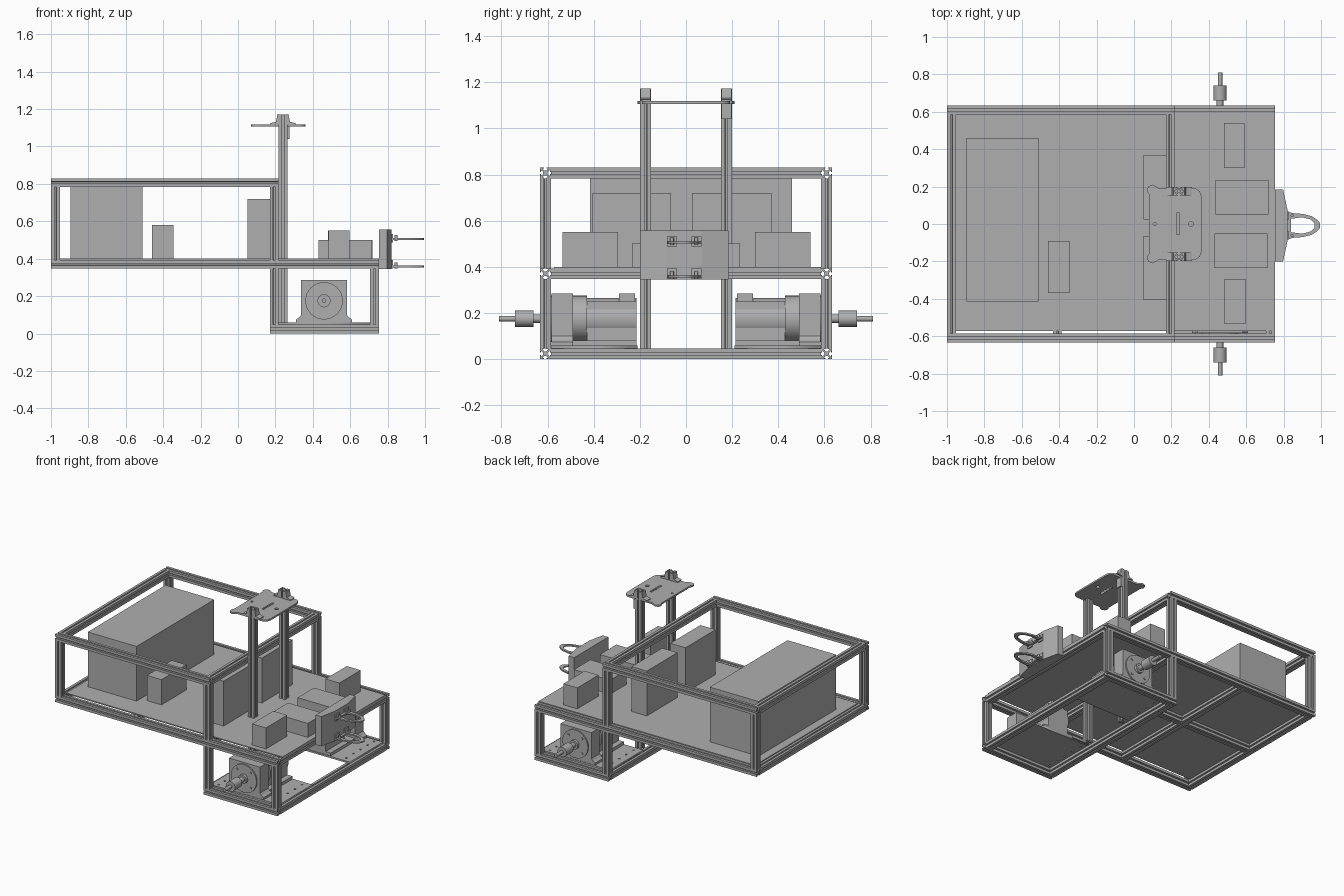
import bpy
import bmesh
from math import pi, cos, sin
from mathutils import Matrix, Vector

cube = bpy.data.objects.get("Cube")
if cube:
    bpy.data.objects.remove(cube)

grey = bpy.data.materials.new("plain_grey")
grey.use_nodes = True
COLOUR = (0.43, 0.43, 0.43, 1)
grey.diffuse_color = COLOUR
grey.node_tree.nodes["Principled BSDF"].inputs["Base Color"].default_value = COLOUR

W = 0.047          # extrusion width
H = W / 2
AXES = {"x": Matrix(((0, 0, 1), (1, 0, 0), (0, 1, 0))).to_4x4(),
        "y": Matrix(((0, 1, 0), (0, 0, 1), (1, 0, 0))).to_4x4(),
        "z": Matrix.Identity(4)}


def finish(name, bm, smooth=False):
    bmesh.ops.recalc_face_normals(bm, faces=bm.faces)
    mesh = bpy.data.meshes.new(name)
    bm.to_mesh(mesh)
    bm.free()
    mesh.materials.append(grey)
    obj = bpy.data.objects.new(name, mesh)
    bpy.context.collection.objects.link(obj)
    if smooth:
        bpy.ops.object.select_all(action="DESELECT")
        obj.select_set(True)
        bpy.context.view_layer.objects.active = obj
        bpy.ops.object.shade_smooth_by_angle()
    return obj


def prism(name, points, axis, start, end, offset=(0, 0, 0), smooth=False):
    """Extrude a 2D outline along an axis (x: y,z  y: z,x  z: x,y)."""
    bm = bmesh.new()
    face = bm.faces.new([bm.verts.new((u, v, start)) for u, v in points])
    out = bmesh.ops.extrude_face_region(bm, geom=[face])
    top = [v for v in out["geom"] if isinstance(v, bmesh.types.BMVert)]
    bmesh.ops.translate(bm, verts=top, vec=(0, 0, end - start))
    bm.transform(Matrix.Translation(offset) @ AXES[axis])
    return finish(name, bm, smooth)


def box(name, x, y, z):
    return prism(name, [(x[0], y[0]), (x[1], y[0]), (x[1], y[1]), (x[0], y[1])], "z", *z)


def circle(radius, n=32, centre=(0, 0)):
    return [(centre[0] + radius * cos(2 * pi * i / n),
             centre[1] + radius * sin(2 * pi * i / n)) for i in range(n)]


def rod(name, radius, axis, start, end, offset):
    return prism(name, circle(radius), axis, start, end, offset, True)


def slotted_profile():
    side = [(1, -1), (1, -.22), (.84, -.22), (.84, -.55), (.42, -.2),
            (.42, .2), (.84, .55), (.84, .22), (1, .22)]
    pts = []
    for k in range(4):
        c, s = round(cos(k * pi / 2)), round(sin(k * pi / 2))
        pts += [((u * c - v * s) * H, (u * s + v * c) * H) for u, v in side]
    return pts


PROFILE = slotted_profile()


def rail(name, axis, start, end, x=0, y=0, z=0):
    return prism(name, PROFILE, axis, start, end, (x, y, z))


def plate(name, outline, holes, z, thick):
    """Flat plate with cut-outs from a filled 2D curve."""
    curve = bpy.data.curves.new(name, "CURVE")
    curve.dimensions = "2D"
    curve.fill_mode = "BOTH"
    curve.extrude = thick / 2
    for loop in [outline] + holes:
        spline = curve.splines.new("POLY")
        spline.points.add(len(loop) - 1)
        for p, (u, v) in zip(spline.points, loop):
            p.co = (u, v, 0, 1)
        spline.use_cyclic_u = True
    curve.materials.append(grey)
    obj = bpy.data.objects.new(name, curve)
    obj.location.z = z
    bpy.context.collection.objects.link(obj)
    return obj


# Frame lines
BACK, MID, FRONT, SIDE = -1 + H, 0.17 + H, 0.753 - H, 0.633 - H
BASE_Z, DECK_Z, TOP_Z = H, 0.37, 0.83 - H
INNER = SIDE - H

# Rails and posts on both sides
for tag, s in (("left_side", 1), ("right_side", -1)):
    y = s * SIDE
    rail("deck_rail_" + tag, "x", -1, 0.753, y=y, z=DECK_Z)
    rail("top_rail_" + tag, "x", -1, MID + H, y=y, z=TOP_Z)
    rail("base_rail_" + tag, "x", 0.17, 0.753, y=y, z=BASE_Z)
    rail("back_post_" + tag, "z", DECK_Z + H, TOP_Z - H, x=BACK, y=y)
    rail("middle_post_" + tag, "z", DECK_Z + H, TOP_Z - H, x=MID, y=y)
    rail("lower_middle_post_" + tag, "z", W, DECK_Z - H, x=MID, y=y)
    rail("lower_front_post_" + tag, "z", W, DECK_Z - H, x=FRONT, y=y)
    rail("mast_" + tag, "z", W, 1.172, x=MID + W, y=s * 0.175)

# Cross rails
for name, x, z in (("deck_back", BACK, DECK_Z), ("deck_centre", -0.41, DECK_Z),
                   ("deck_middle", MID, DECK_Z), ("deck_front", FRONT, DECK_Z),
                   ("top_back", BACK, TOP_Z), ("top_middle", MID, TOP_Z),
                   ("base_middle", MID, BASE_Z), ("base_front", FRONT, BASE_Z)):
    rail(name + "_cross_rail", "y", -INNER, INNER, x=x, z=z)
rail("deck_spine_back", "x", BACK + H, -0.41 - H, z=DECK_Z)
rail("deck_spine_middle", "x", -0.41 + H, MID - H, z=DECK_Z)

# Deck panels
box("rear_deck", (-0.955, MID + H), (-0.573, INNER), (0.392, 0.4))
box("front_deck", (MID + H, 0.753), (-0.573, INNER), (0.392, 0.4))

# Equipment boxes on the deck
for name, x, y, top in (
        ("large_case", (-0.895, -0.51), (-0.415, 0.46), 0.79),
        ("small_case", (-0.46, -0.345), (-0.37, -0.09), 0.58),
        ("tall_case_left", (0.05, 0.17), (0.025, 0.37), 0.72),
        ("tall_case_right", (0.05, 0.17), (-0.405, -0.065), 0.72),
        ("controller_left", (0.48, 0.59), (0.3, 0.54), 0.55),
        ("controller_right", (0.485, 0.595), (-0.535, -0.295), 0.55),
        ("low_case_left", (0.435, 0.72), (0.05, 0.235), 0.5),
        ("low_case_right", (0.43, 0.715), (-0.235, -0.05), 0.5)):
    box(name, x, y, (0.4, top))

# Drive units, mirrored left and right
MX, MZ = 0.46, 0.175
foot = [(0.055, -.15), (0.075, -.15), (0.085, -.135), (0.1, -.122), (0.285, -.122),
        (0.285, .122), (0.1, .122), (0.085, .135), (0.075, .15), (0.055, .15)]
for tag, s in (("left_side", 1), ("right_side", -1)):
    holes = [circle(0.007, 10, (x, s * y)) for x in (0.24, 0.68)
             for y in (0.25, 0.33, 0.41, 0.49, 0.56)]
    plate("motor_plate_" + tag, [(0.19, s * .21), (0.735, s * .21), (0.735, s * INNER),
                                 (0.19, s * INNER)], holes, 0.053, 0.012)
    prism("motor_mount_" + tag, foot, "y", s * 0.49, s * 0.583, (MX, 0, 0))
    box("motor_foot_" + tag, (MX - .12, MX + .12), sorted((s * .215, s * .49)), (0.055, 0.08))
    rod("motor_flange_" + tag, 0.1, "y", s * 0.43, s * 0.592, (MX, 0, MZ))
    rod("motor_body_" + tag, 0.09, "y", s * 0.215, s * 0.43, (MX, 0, MZ))
    box("motor_housing_" + tag, (MX - .08, MX + .08), sorted((s * .215, s * .43)), (0.08, 0.25))
    box("motor_terminal_" + tag, (MX - .05, MX + .05), sorted((s * .22, s * .29)), (0.24, 0.285))
    for name, r, a, b in (("motor_hub_", .032, .59, .61), ("shaft_", .018, .6, .665),
                          ("coupler_", .035, .66, .74), ("shaft_tip_", .012, .74, .81)):
        rod(name + tag, r, "y", s * a, s * b, (MX, 0, MZ))
    for k in range(4):
        a = pi / 4 + k * pi / 2
        rod("motor_bolt_" + tag, 0.008, "y", s * 0.59, s * 0.598,
            (MX + .075 * cos(a), 0, MZ + .075 * sin(a)))

# Front bumper block
prism("bumper", [(0.753, -.2), (0.797, -.2), (0.822, -.085), (0.822, .07),
                 (0.797, .185), (0.753, .185)], "z", 0.345, 0.557)

# Two hook loops with clips
CY = -0.008
half = [(0.82, .075), (0.85, .066), (0.9, .062), (0.95, .05), (0.98, .03), (0.995, .012)]
slim = [(0.84, .036), (0.9, .044), (0.945, .032), (0.965, .012)]


def mirrored(pts):
    return [(x, CY + y) for x, y in pts] + [(x, CY - y) for x, y in reversed(pts)]


for tag, z in (("lower", 0.358), ("upper", 0.505)):
    plate("hook_loop_" + tag, mirrored(half), [mirrored(slim)], z, 0.01)
    z0 = z - 0.01 if tag == "lower" else z - 0.018
    for s in (-1, 1):
        y = CY + s * 0.053
        box("hook_clip_" + tag, (0.8, 0.83), (y - .022, y + .022), (z0, z0 + 0.045))
        rod("hook_pin_" + tag, 0.008, "z", z - .01, z + .022, (0.845, y, 0))

# Mast head plate with slot and holes
head = [(0.08, -.16), (0.07, -.175), (0.075, -.2), (0.1, -.21), (0.135, -.19), (0.33, -.19),
        (0.352, -.175), (0.36, -.15)]
head += [(x, -y) for x, y in reversed(head)]
plate("head_plate", head, [[(0.227, -.055), (0.243, -.055), (0.243, .06), (0.227, .06)],
                           circle(0.008, 12, (0.11, 0)), circle(0.013, 12, (0.305, 0))],
      1.112, 0.012)

# Brackets joining the head plate to the masts
gusset = [(0, 0), (0.045, 0), (0.045, 0.006), (0.014, 0.014), (0.006, 0.055), (0, 0.055)]
MAST_FACE = MID + W + H
for s in (-1, 1):
    y = s * 0.175
    prism("head_bracket_front", [(1.118 + v, MAST_FACE + u) for u, v in gusset],
          "y", y - 0.022, y + 0.022)
    prism("head_bracket_back", [(1.118 + v, MAST_FACE - W - u) for u, v in gusset],
          "y", y - 0.022, y + 0.022)
box("head_stop", (MAST_FACE, MAST_FACE + 0.012), (0.153, 0.197), (1.04, 1.108))
